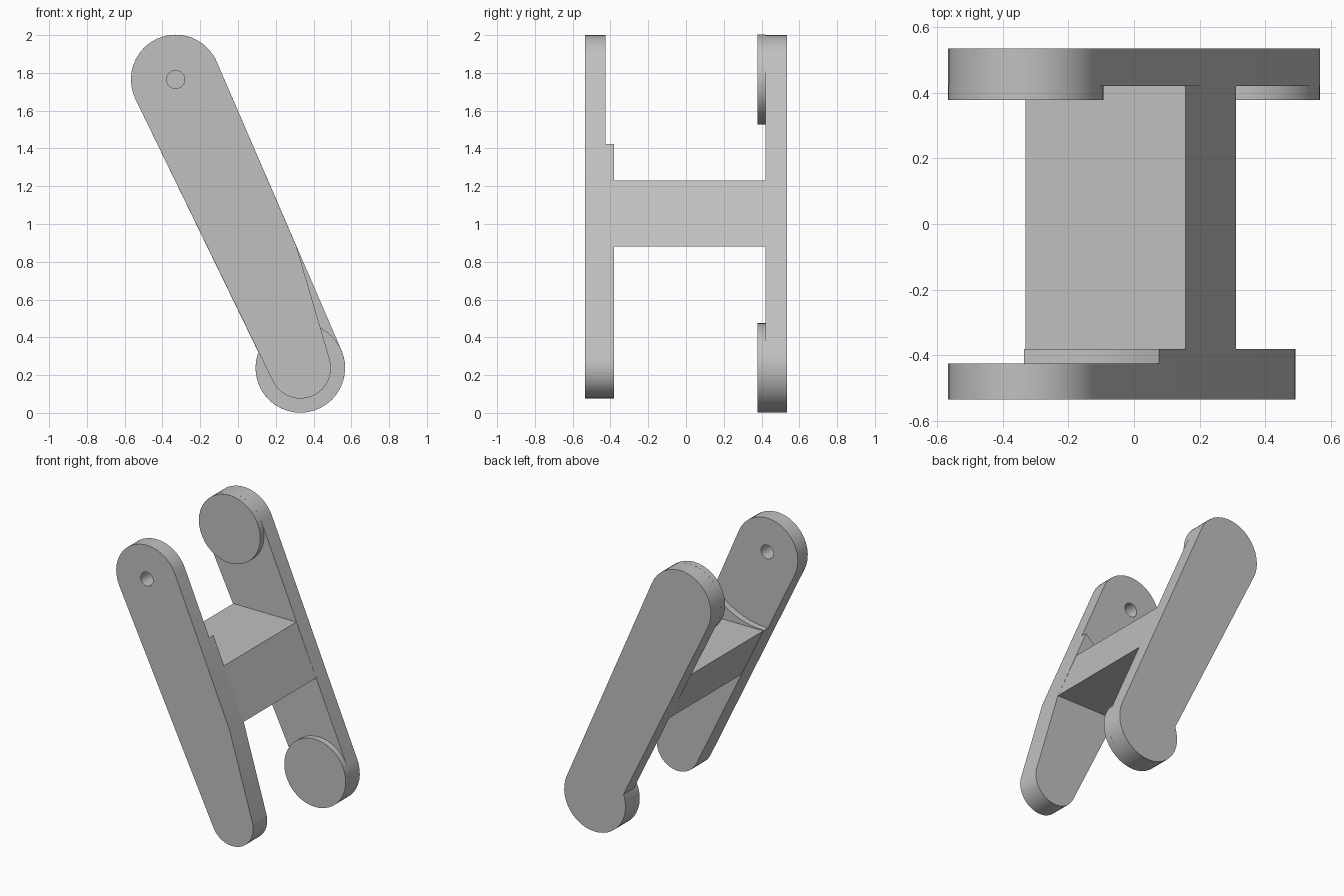
import bpy, bmesh
from math import sin, cos, radians

cube = bpy.data.objects.get("Cube")
if cube:
    bpy.data.objects.remove(cube, do_unlink=True)

grey = bpy.data.materials.new("light grey")
grey.use_nodes = True
COLOUR = (0.53, 0.53, 0.53, 1)
grey.diffuse_color = COLOUR
grey.node_tree.nodes["Principled BSDF"].inputs["Base Color"].default_value = COLOUR

TOP, BOTTOM = (-0.33, 1.765), (0.33, 0.238)   # pivot centres in x, z
BIG, SMALL = 0.237, 0.162                     # end radii


def arc(centre, r, start, end, n=20):
    """Points along an arc, angles in degrees."""
    steps = [radians(start + (end - start) * i / n) for i in range(n + 1)]
    return [(centre[0] + r * cos(a), centre[1] + r * sin(a)) for a in steps]


def circle(centre, r, n=40):
    return arc(centre, r, 0, 360, n)[:-1]


def prism(name, outline, y0, y1):
    """Extrude an x-z outline from y0 to y1."""
    bm = bmesh.new()
    face = bm.faces.new([bm.verts.new((x, y0, z)) for x, z in outline])
    out = bmesh.ops.extrude_face_region(bm, geom=[face])
    moved = [v for v in out["geom"] if isinstance(v, bmesh.types.BMVert)]
    bmesh.ops.translate(bm, verts=moved, vec=(0, y1 - y0, 0))
    bmesh.ops.recalc_face_normals(bm, faces=bm.faces)
    mesh = bpy.data.meshes.new(name)
    bm.to_mesh(mesh)
    bm.free()
    mesh.materials.append(grey)
    obj = bpy.data.objects.new(name, mesh)
    bpy.context.collection.objects.link(obj)
    return obj


def finish(obj):
    bpy.ops.object.select_all(action="DESELECT")
    bpy.context.view_layer.objects.active = obj
    obj.select_set(True)
    for mod in list(obj.modifiers):
        bpy.ops.object.modifier_apply(modifier=mod.name)
    bpy.ops.object.shade_smooth_by_angle(angle=radians(25))


def cut(obj, cutter):
    mod = obj.modifiers.new(cutter.name, "BOOLEAN")
    mod.operation, mod.solver, mod.object = "DIFFERENCE", "EXACT", cutter
    cutter.hide_render = True


# Front arm: wide top, narrow bottom, bent right edge
front_arm = prism("front_arm",
                  arc(TOP, BIG, 23.4, 205.9) + arc(BOTTOM, SMALL, 205.9, 376)
                  + [(0.31, 0.88)], -0.535, -0.38)

# Round recess on its inner face and a pivot hole
cutters = [prism("recess_cutter", circle(TOP, 0.53, 72), -0.425, -0.2),
           prism("hole_cutter", circle(TOP, 0.048, 24), -0.7, -0.1)]
for cutter in cutters:
    cut(front_arm, cutter)
finish(front_arm)
for cutter in cutters:
    bpy.data.objects.remove(cutter, do_unlink=True)

# Back arm: straight left edge running into a full round lower end
finish(prism("back_arm",
             arc(TOP, BIG, 23.4, 205.9) + arc(BOTTOM, BIG, 159.5, 383.4, 26),
             0.42, 0.535))

# Raised round pads on the inside of the back arm
for name, centre in (("upper_pad", TOP), ("lower_pad", BOTTOM)):
    finish(prism(name, circle(centre, BIG), 0.378, 0.42))

# Crossbar joining the arms
finish(prism("crossbar",
             [(-0.33, 1.23), (0.157, 1.23), (0.31, 0.88), (-0.161, 0.88)],
             -0.38, 0.42))
